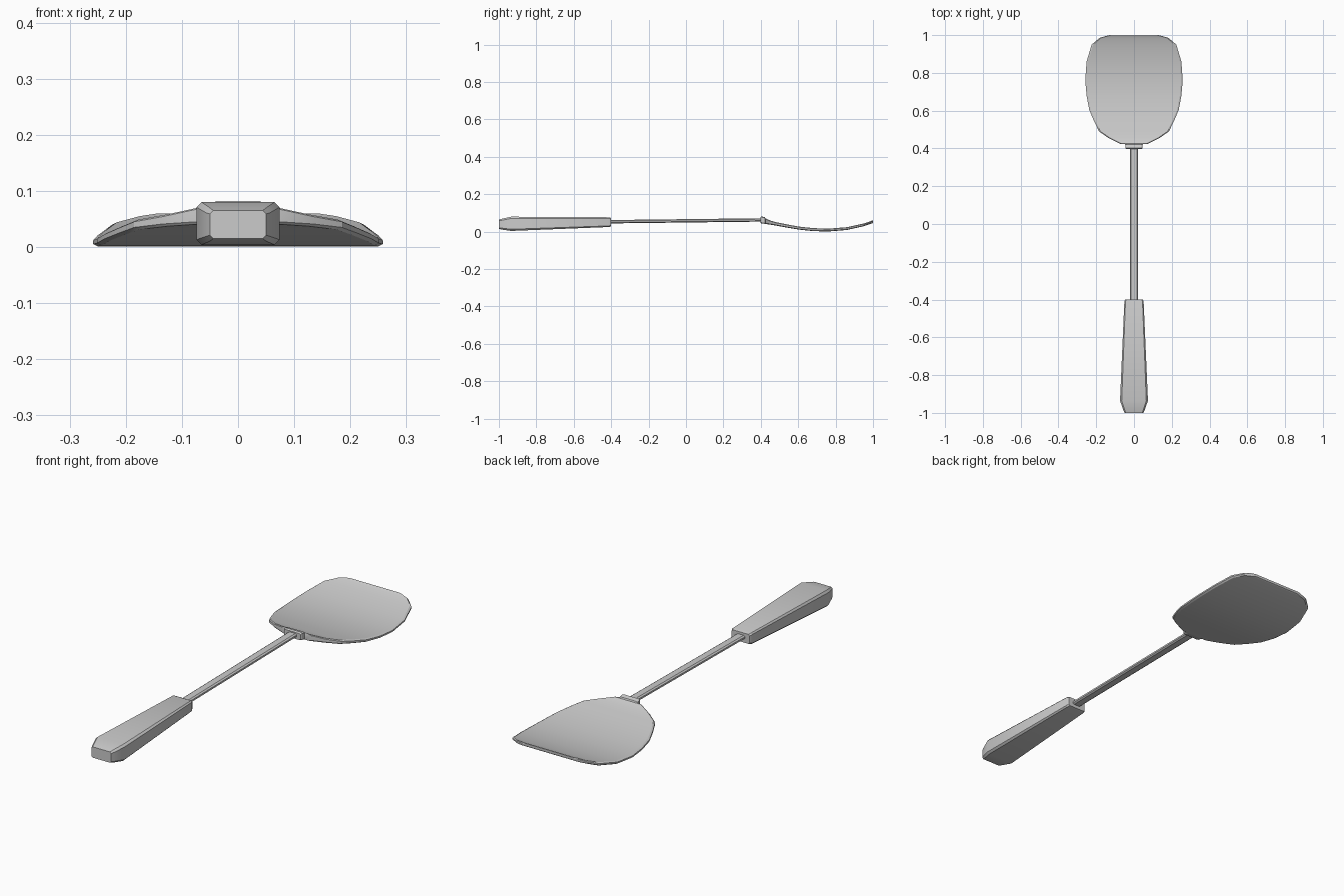
import bpy, bmesh, math


def loft(name, sections, smooth_angle):
    """Chamfered-rectangle loft along y. Section: y, half width, z low, z high, chamfer x, chamfer z."""
    bm = bmesh.new()
    rings = []
    for y, w, lo, hi, cx, cz in sections:
        ring = [(w, lo + cz), (w, hi - cz), (w - cx, hi), (-w + cx, hi),
                (-w, hi - cz), (-w, lo + cz), (-w + cx, lo), (w - cx, lo)]
        rings.append([bm.verts.new((x, y, z)) for x, z in ring])
    for a, b in zip(rings, rings[1:]):
        for i in range(8):
            j = (i + 1) % 8
            bm.faces.new((a[i], a[j], b[j], b[i]))
    bm.faces.new(rings[0])
    bm.faces.new(rings[-1])
    bmesh.ops.recalc_face_normals(bm, faces=bm.faces[:])
    mesh = bpy.data.meshes.new(name)
    bm.to_mesh(mesh)
    bm.free()
    obj = bpy.data.objects.new(name, mesh)
    bpy.context.collection.objects.link(obj)
    bpy.ops.object.select_all(action='DESELECT')
    obj.select_set(True)
    bpy.context.view_layer.objects.active = obj
    bpy.ops.object.shade_smooth_by_angle(angle=math.radians(smooth_angle))
    return obj


# Tapered grip with a chamfered butt
loft("grip", [
    (-1.00, 0.050, 0.015, 0.065, 0.006, 0.006),
    (-0.985, 0.057, 0.011, 0.069, 0.008, 0.008),
    (-0.935, 0.074, 0.004, 0.080, 0.009, 0.009),
    (-0.41, 0.051, 0.025, 0.077, 0.006, 0.006),
    (-0.40, 0.046, 0.029, 0.073, 0.006, 0.006)], 25)

# Slim shaft, rising slightly toward the blade
loft("shaft", [
    (-0.42, 0.022, 0.044, 0.062, 0.007, 0.005),
    (0.42, 0.022, 0.054, 0.072, 0.007, 0.005)], 25)

# Dished blade with a thick collar: y, half width, z low, z high
outline = [
    (0.397, 0.042, 0.047, 0.077), (0.403, 0.046, 0.044, 0.082),
    (0.422, 0.046, 0.042, 0.077), (0.425, 0.075, 0.041, 0.071),
    (0.455, 0.135, 0.037, 0.058), (0.49, 0.185, 0.031, 0.049),
    (0.545, 0.212, 0.021, 0.038), (0.605, 0.237, 0.011, 0.027),
    (0.68, 0.251, 0.003, 0.019), (0.76, 0.258, 0.001, 0.016),
    (0.86, 0.251, 0.009, 0.024), (0.95, 0.224, 0.029, 0.044),
    (0.985, 0.183, 0.041, 0.055), (0.995, 0.150, 0.044, 0.060),
    (1.00, 0.130, 0.048, 0.060)]
loft("blade", [(y, w, lo, hi, 0.008, 0.004) for y, w, lo, hi in outline], 25)
